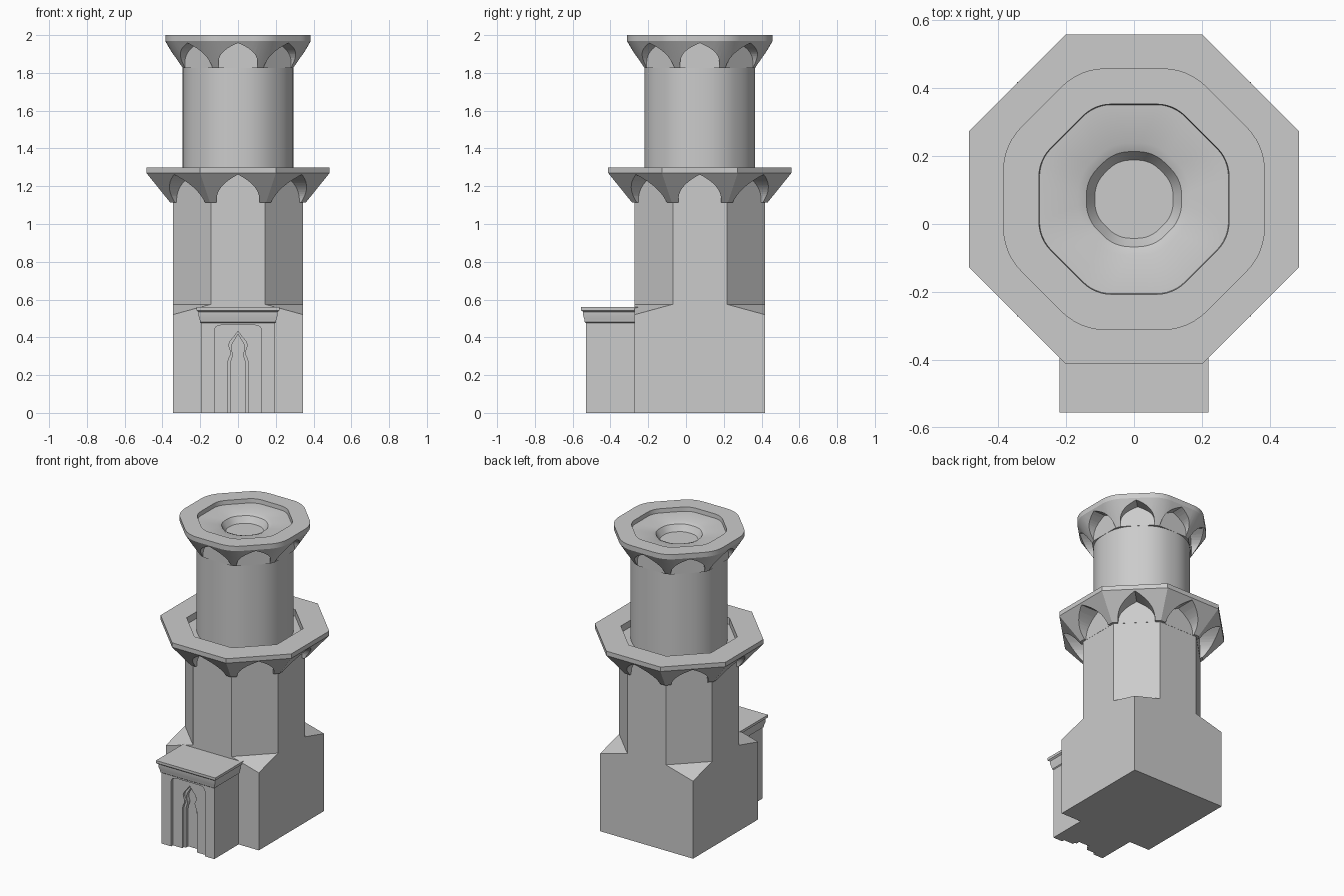
import bpy, bmesh
from math import sin, cos, pi, radians

if "Cube" in bpy.data.objects:
    bpy.data.objects.remove(bpy.data.objects["Cube"])

CY = 0.073  # y of the tower axis


def finish(bm, name, smooth=True):
    bmesh.ops.recalc_face_normals(bm, faces=bm.faces)
    me = bpy.data.meshes.new(name)
    bm.to_mesh(me)
    bm.free()
    ob = bpy.data.objects.new(name, me)
    bpy.context.collection.objects.link(ob)
    if smooth:
        shade(ob)
    return ob


def shade(ob):
    bpy.ops.object.select_all(action='DESELECT')
    ob.select_set(True)
    bpy.context.view_layer.objects.active = ob
    bpy.ops.object.shade_smooth_by_angle(angle=radians(30))


def octagon(a, rho, n):
    """Octagon of apothem a, corners rounded by radius rho with n points each."""
    pts = []
    for k in range(8):
        v = pi / 8 + k * pi / 4
        d = (a - rho) / cos(pi / 8)
        for i in range(n):
            t = v + (0 if n == 1 else (i / (n - 1) - 0.5) * pi / 4)
            pts.append((d * cos(v) + rho * cos(t), d * sin(v) + rho * sin(t)))
    return pts


def loft(name, rings, n=1, smooth=True):
    """Stack of octagon rings (apothem, z, corner radius), capped at both ends."""
    bm = bmesh.new()
    loops = [[bm.verts.new((x, y + CY, z)) for x, y in octagon(a, r, n)]
             for a, z, r in rings]
    m = 8 * n
    for lo, hi in zip(loops, loops[1:]):
        for i in range(m):
            j = (i + 1) % m
            bm.faces.new((lo[i], lo[j], hi[j], hi[i]))
    bm.faces.new(loops[0])
    bm.faces.new(loops[-1])
    return finish(bm, name, smooth)


def prism(name, profile, y0, y1, smooth=False):
    """Extrude an (x, z) outline along y."""
    bm = bmesh.new()
    f = bm.faces.new([bm.verts.new((x, y0, z)) for x, z in profile])
    ext = bmesh.ops.extrude_face_region(bm, geom=[f])['geom']
    for v in ext:
        if isinstance(v, bmesh.types.BMVert):
            v.co.y = y1
    return finish(bm, name, smooth)


def cut_arches(ob, inner, w, z0, spring, apex, power):
    """Cut one pointed arch through each of the eight sides of a flare."""
    right = [(w * (1 - (i / 12) ** power), spring + (apex - spring) * i / 12)
             for i in range(12)]
    prof = [(w, z0)] + right + [(0, apex)] + [(-x, z) for x, z in right[::-1]] + [(-w, z0)]
    bm = bmesh.new()
    for k in range(8):
        c, s = cos(k * pi / 4), sin(k * pi / 4)
        near, far = [[bm.verts.new((x * c - d * s, x * s + d * c + CY, z)) for x, z in prof]
                     for d in (inner, 0.7)]
        m = len(prof)
        for i in range(m):
            j = (i + 1) % m
            bm.faces.new((near[i], near[j], far[j], far[i]))
        bm.faces.new(near)
        bm.faces.new(far)
    cutter = finish(bm, "arch_cutter", False)
    cutter.hide_render = True
    mod = ob.modifiers.new("arches", 'BOOLEAN')
    mod.operation = 'DIFFERENCE'
    mod.solver = 'EXACT'
    mod.object = cutter
    bpy.context.view_layer.objects.active = ob
    bpy.ops.object.modifier_apply(modifier=mod.name)
    bpy.data.objects.remove(cutter)
    shade(ob)


# Square base whose top corners slope up to the octagonal shaft
H, Q = 0.345, 0.345 * (2 ** 0.5 - 1)
bm = bmesh.new()
for z in (0, 0.52):
    for x in (-H, H):
        for y in (-H, H):
            bm.verts.new((x, y + CY, z))
for z in (0, 0.575):
    for p in octagon(H, 0, 1):
        bm.verts.new((p[0], p[1] + CY, z))
bmesh.ops.remove_doubles(bm, verts=bm.verts, dist=1e-5)
hull = bmesh.ops.convex_hull(bm, input=bm.verts)
bmesh.ops.dissolve_limit(bm, angle_limit=0.01, verts=bm.verts, edges=bm.edges)
finish(bm, "square_base", False)

# Lower octagonal shaft and its flared balcony
loft("lower_shaft", [(H, 0.56, 0), (H, 1.24, 0)])
lower = loft("lower_balcony", [
    (0.30, 1.115, 0), (0.36, 1.115, 0), (0.485, 1.27, 0), (0.485, 1.30, 0),
    (0.335, 1.30, 0), (0.335, 1.255, 0)])
cut_arches(lower, 0.346, 0.113, 1.08, 1.125, 1.262, 2.3)

# Upper round shaft and its flared crown with a sunken top
loft("upper_shaft", [(0.293, 1.25, 0.25), (0.293, 1.90, 0.25)], 7)
upper = loft("upper_crown", [
    (0.24, 1.825, 0.18), (0.302, 1.825, 0.2), (0.385, 1.968, 0.18), (0.385, 2.0, 0.18),
    (0.28, 2.0, 0.12), (0.278, 1.972, 0.12), (0.165, 1.966, 0.12), (0.14, 1.955, 0.11),
    (0.125, 1.93, 0.1), (0.115, 1.915, 0.09)], 7)
cut_arches(upper, 0.294, 0.104, 1.79, 1.84, 1.958, 2.8)


# Entrance porch: stacked front layers, each with a smaller opening
def mirror(half):
    """Half outline from bottom right up to the centre, mirrored to the left."""
    return half + [(-x, z) for x, z in half[::-1] if x > 0]


def surround(name, w, h, opening, y0, y1):
    outer = [(-w, 0), (-w, h), (w, h), (w, 0)]
    prism(name, outer + mirror(opening), y0, y1)


niche = [(0.125, 0), (0.125, 0.435), (0.12, 0.452), (0.108, 0.46), (0.09, 0.465)]
ogee = [(0.055, 0), (0.055, 0.26), (0.05, 0.285), (0.038, 0.31), (0.037, 0.325),
        (0.046, 0.345), (0.048, 0.362), (0.04, 0.382), (0.02, 0.405), (0, 0.432)]
inner_ogee = [(x * 0.74, z * 0.965) for x, z in ogee]
prism("porch_core", mirror([(0.195, 0), (0.195, 0.48)]), -0.26, -0.47)
surround("porch_frame", 0.195, 0.485, niche, -0.46, -0.53)
surround("porch_panel", 0.13, 0.47, ogee, -0.46, -0.512)
surround("door_arch", 0.06, 0.44, inner_ogee, -0.46, -0.495)

# Moulded cornice running round the three open sides of the porch
bm = bmesh.new()
rings = []
for off, z in [(0, 0.475), (0.006, 0.48), (0.008, 0.495), (0.014, 0.515), (0.015, 0.535),
               (0.025, 0.543), (0.025, 0.56)]:
    x, y = 0.195 + off, -0.53 - off
    rings.append([bm.verts.new(p) for p in
                  ((-x, y, z), (x, y, z), (x, -0.255, z), (-x, -0.255, z))])
for lo, hi in zip(rings, rings[1:]):
    for i in range(4):
        j = (i + 1) % 4
        bm.faces.new((lo[i], lo[j], hi[j], hi[i]))
bm.faces.new(rings[0])
bm.faces.new(rings[-1])
finish(bm, "porch_cornice")
